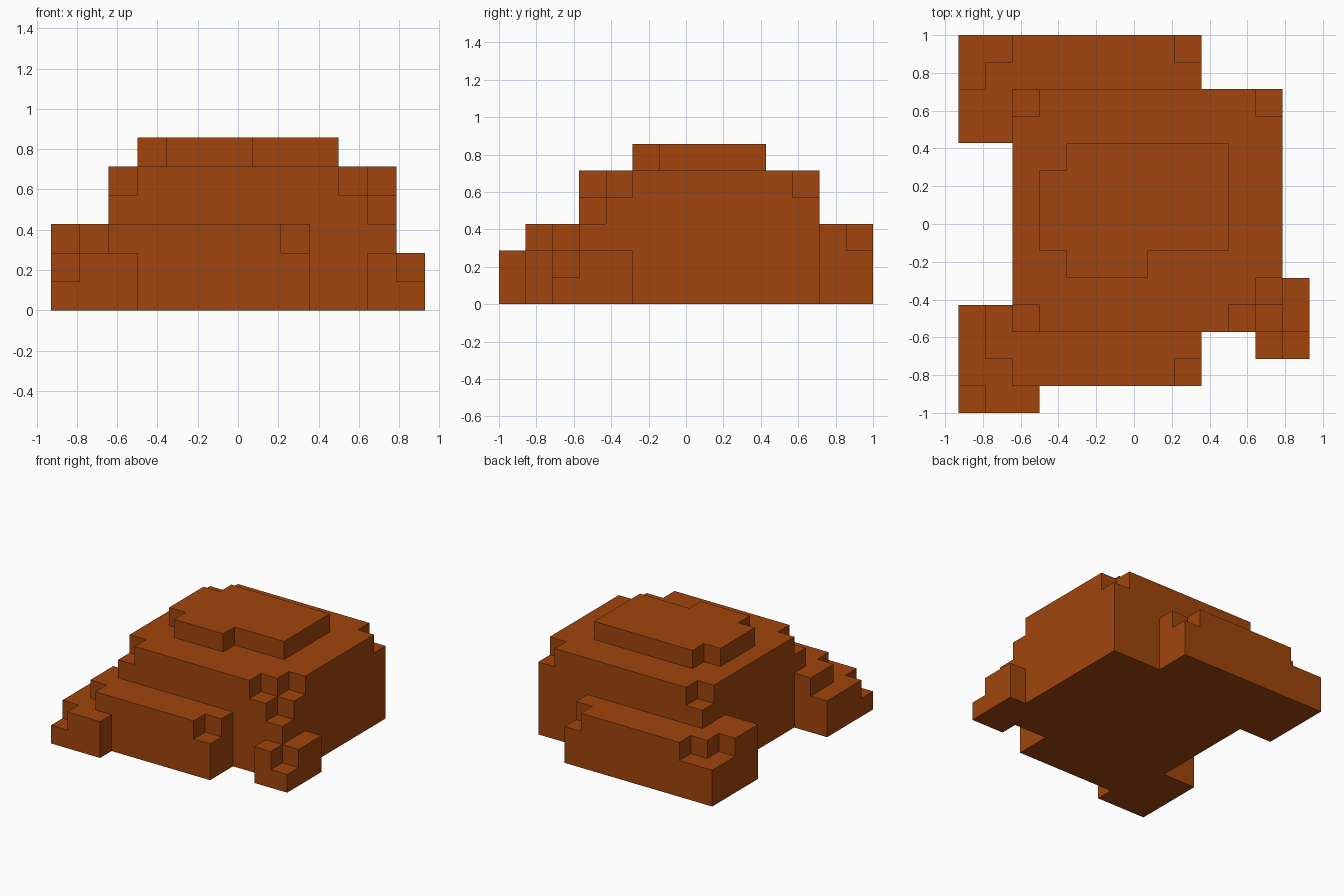
import bpy
import bmesh

cube = bpy.data.objects.get("Cube")
if cube:
    bpy.data.objects.remove(cube, do_unlink=True)

U = 1 / 7                      # edge of one block
OX, OY = -6.5, -7              # grid corner, in blocks

rust = bpy.data.materials.new("rust_brown")
rust.use_nodes = True
COLOR = (0.352, 0.060, 0.0037, 1)
rust.diffuse_color = COLOR
rust.node_tree.nodes["Principled BSDF"].inputs["Base Color"].default_value = COLOR


def terraces(name, layers):
    """Stack of extruded outlines (counter-clockwise, in blocks): (z0, z1, outline)."""
    bm = bmesh.new()
    for z0, z1, outline in layers:
        low, high = [[bm.verts.new(((x + OX) * U, (y + OY) * U, z * U))
                      for x, y in outline] for z in (z0, z1)]
        n = len(outline)
        for i in range(n):
            j = (i + 1) % n
            bm.faces.new((low[i], low[j], high[j], high[i]))
        bm.faces.new(high)
        if z0 == 0:
            bm.faces.new(low[::-1])
    mesh = bpy.data.meshes.new(name)
    bm.to_mesh(mesh)
    bm.free()
    mesh.materials.append(rust)
    obj = bpy.data.objects.new(name, mesh)
    bpy.context.collection.objects.link(obj)
    return obj


# Main mound, with chipped upper corners
terraces("main_mound", [
    (0, 3, [(2, 3), (12, 3), (12, 12), (2, 12)]),
    (3, 4, [(2, 3), (11, 3), (11, 4), (12, 4), (12, 12), (2, 12)]),
    (4, 5, [(3, 3), (10, 3), (10, 4), (11, 4), (11, 5), (12, 5), (12, 11), (11, 11),
            (11, 12), (3, 12), (3, 11), (2, 11), (2, 4), (3, 4)]),
])

# Thin slab on top
terraces("top_slab", [
    (5, 6, [(4, 5), (7, 5), (7, 6), (10, 6), (10, 10), (4, 10), (4, 9), (3, 9),
            (3, 6), (4, 6)]),
])

# Stepped ledge along the front, wrapping round the corner
terraces("front_ledge", [
    (0, 1, [(0, 0), (3, 0), (3, 1), (9, 1), (9, 3), (2, 3), (2, 4), (0, 4)]),
    (1, 2, [(1, 0), (3, 0), (3, 1), (9, 1), (9, 3), (2, 3), (2, 4), (0, 4),
            (0, 1), (1, 1)]),
    (2, 3, [(2, 1), (8, 1), (8, 2), (9, 2), (9, 3), (2, 3), (2, 4), (1, 4),
            (1, 2), (2, 2)]),
])

# Ledge along the back
terraces("back_ledge", [
    (0, 2, [(0, 10), (2, 10), (2, 12), (9, 12), (9, 14), (0, 14)]),
    (2, 3, [(0, 10), (2, 10), (2, 12), (9, 12), (9, 13), (8, 13), (8, 14), (2, 14),
            (2, 13), (1, 13), (1, 12), (0, 12)]),
])

# Small corner step; its upper layer runs into the mound
terraces("corner_step", [
    (0, 1, [(11, 2), (13, 2), (13, 5), (12, 5), (12, 3), (11, 3)]),
    (1, 2, [(11, 2), (12, 2), (12, 3), (13, 3), (13, 5), (11, 5)]),
])
